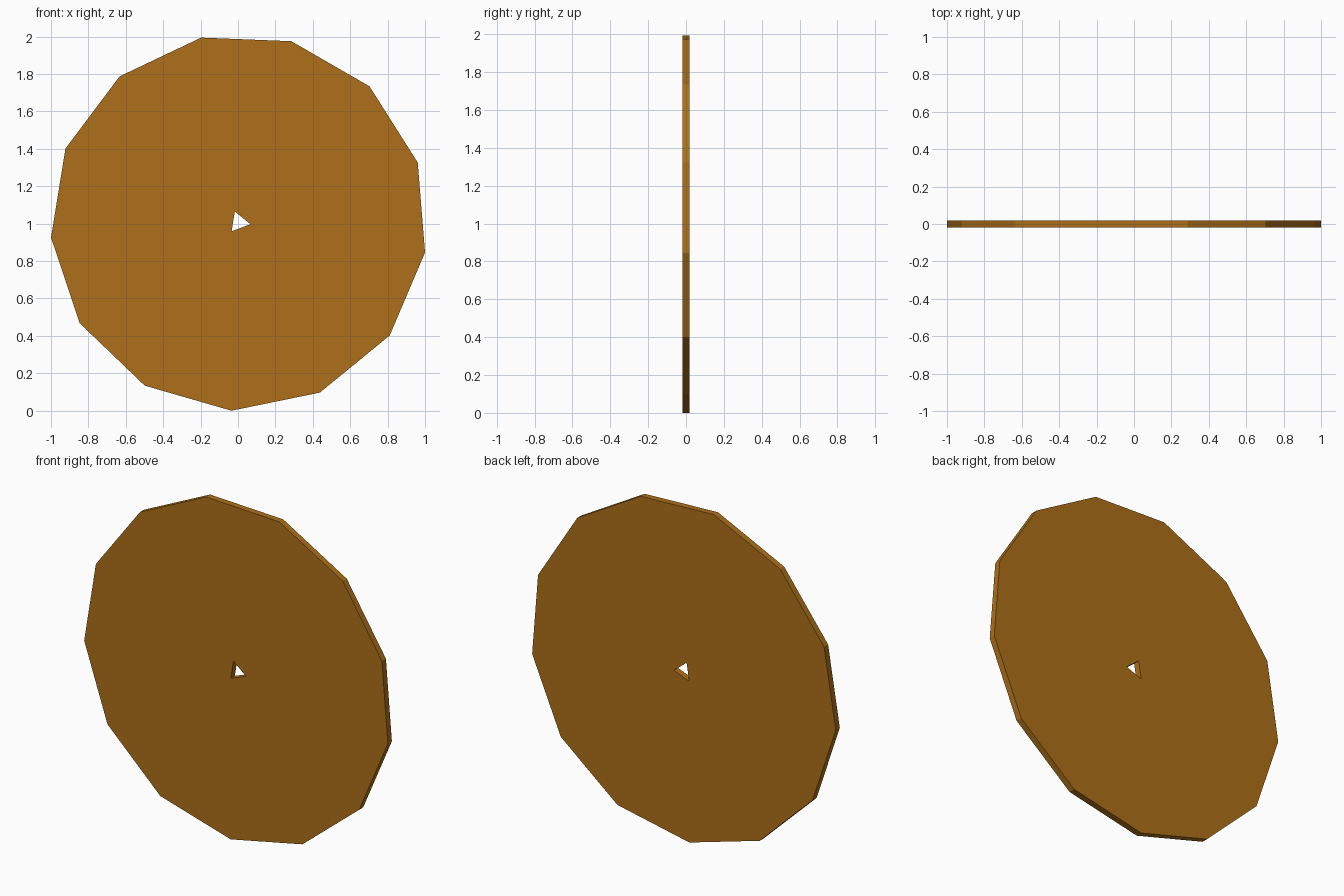
import bpy, bmesh
from math import cos, sin, pi, radians

if "Cube" in bpy.data.objects:
    bpy.data.objects.remove(bpy.data.objects["Cube"])

CX, CZ = 0.005, 1.007      # disc axis
HALF = 0.019               # half thickness
START = radians(350.8)     # shared corner direction of rim and hole


def ring(bm, sides, radius, y):
    """Regular polygon of vertices in the xz plane."""
    return [bm.verts.new((CX + radius * cos(START + 2 * pi * i / sides), y,
                          CZ + radius * sin(START + 2 * pi * i / sides)))
            for i in range(sides)]


def loop_edges(bm, verts):
    return [bm.edges.new((v, verts[(i + 1) % len(verts)])) for i, v in enumerate(verts)]


bm = bmesh.new()

# Front face: 13-sided rim with a triangular hole
edges = loop_edges(bm, ring(bm, 13, 1.008, -HALF)) + loop_edges(bm, ring(bm, 3, 0.062, -HALF))
bmesh.ops.triangle_fill(bm, edges=edges, use_beauty=True, use_dissolve=False)

# Thickness: rim wall, hole wall and back face
out = bmesh.ops.extrude_face_region(bm, geom=bm.faces[:], use_keep_orig=True)
new_verts = [g for g in out["geom"] if isinstance(g, bmesh.types.BMVert)]
bmesh.ops.translate(bm, verts=new_verts, vec=(0, 2 * HALF, 0))
bmesh.ops.recalc_face_normals(bm, faces=bm.faces[:])

mesh = bpy.data.meshes.new("disc")
bm.to_mesh(mesh)
bm.free()
disc = bpy.data.objects.new("disc", mesh)
bpy.context.collection.objects.link(disc)

# Brown-orange material
mat = bpy.data.materials.new("amber_brown")
mat.diffuse_color = (0.42, 0.16, 0.01, 1)
mat.use_nodes = True
mat.node_tree.nodes["Principled BSDF"].inputs["Base Color"].default_value = mat.diffuse_color
mesh.materials.append(mat)
